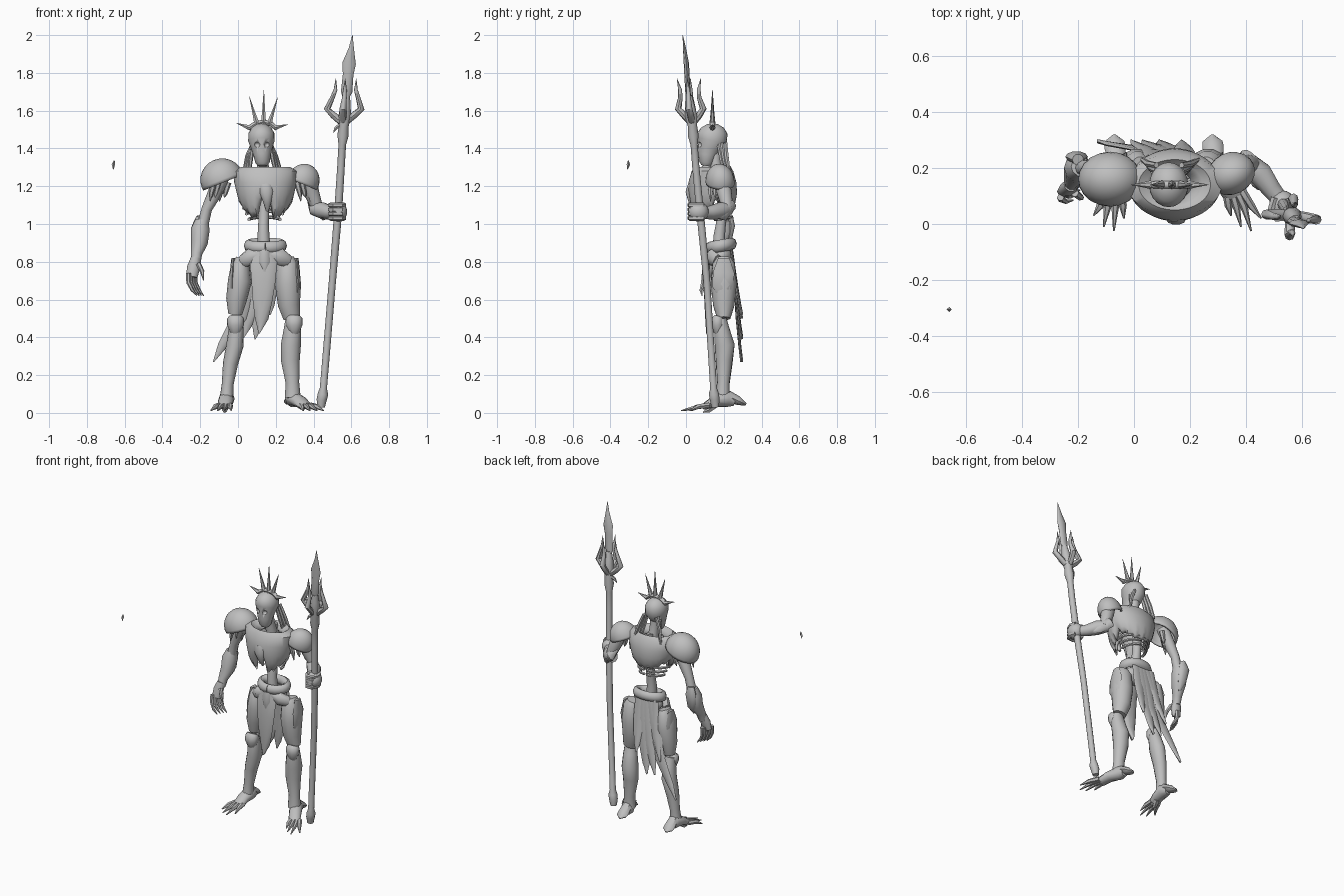
import bpy, bmesh, math
from mathutils import Vector, Matrix

grey = bpy.data.materials.new("bone_grey")
grey.diffuse_color = (0.52, 0.52, 0.52, 1)


def finish(name, bm, thick=0):
    bmesh.ops.recalc_face_normals(bm, faces=bm.faces)
    me = bpy.data.meshes.new(name)
    bm.to_mesh(me)
    bm.free()
    for p in me.polygons:
        p.use_smooth = True
    me.set_sharp_from_angle(angle=math.radians(45))
    me.materials.append(grey)
    ob = bpy.data.objects.new(name, me)
    bpy.context.collection.objects.link(ob)
    if thick:
        m = ob.modifiers.new("thickness", 'SOLIDIFY')
        m.thickness = thick
        m.offset = -1
    return ob


def tube(name, pts, n=10, ref=(1, 0, 0), flat=None):
    """Closed tube through (x, y, z, a[, b]); a is the radius along ref, b across it."""
    bm = bmesh.new()
    P = [Vector(p[:3]) for p in pts]
    rows = []
    for i, p in enumerate(pts):
        t = (P[min(i + 1, len(P) - 1)] - P[max(i - 1, 0)]).normalized()
        u = Vector(ref)
        u = (u - t * u.dot(t)).normalized()
        v = t.cross(u)
        a = p[3]
        b = p[4] if len(p) > 4 else (flat or a)
        rows.append([bm.verts.new(P[i] + u * a * math.cos(k * math.tau / n) + v * b * math.sin(k * math.tau / n))
                     for k in range(n)])
    for r, s in zip(rows, rows[1:]):
        for k in range(n):
            bm.faces.new((r[k], r[(k + 1) % n], s[(k + 1) % n], s[k]))
    bm.faces.new(rows[0])
    bm.faces.new(rows[-1])
    return finish(name, bm)


def ball(name, c, r, rot=(0, 0, 0), cut=None, thick=0, seg=20):
    """Ellipsoid; with cut, everything under that local height is removed."""
    bm = bmesh.new()
    bmesh.ops.create_uvsphere(bm, u_segments=seg, v_segments=seg // 2 + 2, radius=1)
    if cut is not None:
        bmesh.ops.bisect_plane(bm, geom=bm.verts[:] + bm.edges[:] + bm.faces[:],
                               plane_co=(0, 0, cut), plane_no=(0, 0, -1), clear_outer=True)
    M = Matrix.Translation(c)
    for ang, ax in zip(rot, "XYZ"):
        M = M @ Matrix.Rotation(math.radians(ang), 4, ax)
    bm.transform(M @ Matrix.Diagonal((*r, 1)))
    return finish(name, bm, thick)


# --- torso shell with ragged lower edge ---
prof = [(1.265, .06, .05), (1.285, .10, .075), (1.303, .128, .09), (1.28, .168, .11), (1.22, .165, .127),
        (1.15, .153, .13), (1.09, .142, .122), (1.05, .125, .11), (1.015, .105, .095)]
bm = bmesh.new()
N = 48
rows = []
for j, (z, rx, ry) in enumerate(prof):
    row = []
    for k in range(N):
        a = k * math.tau / N
        lift = 0
        if j >= 5:  # notch beside the breastbone, raised sides and back, ragged teeth
            s = (j - 4) / 4
            front = max(0, (-math.sin(a) - .92) / .08)
            lift = s * (.12 * front + .05 * abs(math.cos(a)) ** 3 + (.05 if math.sin(a) > 0 else 0) + .01 * (k % 3))
        row.append(bm.verts.new((.145 + rx * math.cos(a), .14 + ry * math.sin(a), z + lift)))
    rows.append(row)
for r, s in zip(rows, rows[1:]):
    for k in range(N):
        bm.faces.new((r[k], r[(k + 1) % N], s[(k + 1) % N], s[k]))
finish("chest_plate", bm, .01)

tube("breastbone", [(.145, .025, 1.21, .035, .015), (.15, .015, 1.17, .035, .018), (.155, .03, 1.11, .02, .015),
                    (.155, .05, 1.07, .008)])
tube("spine", [(.14, .19, 1.3, .022), (.14, .2, 1.15, .028), (.135, .185, 1.0, .028), (.135, .175, .93, .032),
               (.14, .18, .84, .034)])
for s in (-1, 1):
    for i in range(3):  # lower ribs curling forward from the spine
        z, w = 1.1 - .03 * i, .11 - .014 * i
        tube("rib", [(.14 + s * w * math.sin(a), .15 + .09 * math.cos(a), z - .01 * a, .009)
                     for a in (.1, .5, .9, 1.3, 1.6)], 6, (0, 0, 1))
    # cords between head and shoulders
    for i in range(3):
        tube("neck_cord", [(.125 + s * .045, .17 + .02 * i, 1.43, .01), (.125 + s * (.055 + .01 * i), .185 + .015 * i, 1.36, .012),
                           (.13 + s * (.07 + .015 * i), .2 + .015 * i, 1.27, .008)], 6)

# --- head ---
tube("neck", [(.135, .17, 1.25, .035), (.13, .155, 1.33, .03), (.125, .15, 1.4, .035)])
skull = tube("skull", [(.13, .105, 1.308, .024, .024), (.13, .108, 1.325, .038, .038), (.128, .113, 1.365, .046, .05),
                       (.126, .122, 1.4, .056, .062), (.124, .138, 1.44, .07, .079), (.124, .14, 1.48, .069, .08),
                       (.124, .14, 1.51, .052, .06), (.124, .14, 1.528, .025, .03), (.124, .14, 1.532, .005)], 20)
for s in (-1, 1):
    cutter = ball("eye_cutter", (.127 + s * .028, .06, 1.42), (.018, .025, .016), seg=12)
    cutter.hide_render = True
    cutter.hide_viewport = True
    b = skull.modifiers.new("eye_socket", 'BOOLEAN')
    b.operation = 'DIFFERENCE'
    b.object = cutter

# --- crown ---
tube("crown_band", [(.052, .14, 1.505, .012), (.09, .14, 1.53, .013), (.135, .14, 1.54, .014),
                    (.175, .14, 1.53, .013), (.205, .14, 1.505, .012)], 8, (0, 1, 0))
for b, t in [((.06, 1.51), (-.01, 1.535)), ((.1, 1.53), (.06, 1.675)), ((.135, 1.53), (.137, 1.71)),
             ((.165, 1.53), (.21, 1.67)), ((.195, 1.51), (.265, 1.527))]:
    mx, mz = b[0] * .6 + t[0] * .4, b[1] * .6 + t[1] * .4
    tube("crown_spike", [(b[0], .14, b[1], .016), (mx, .14, mz, .009), (t[0], .14, t[1], .001)], 6, (0, 1, 0))

# --- shoulders ---
ball("large_pauldron", (-.085, .16, 1.235), (.115, .098, .112), (0, -22, 0), -.15, .012)
ball("small_pauldron", (.345, .18, 1.225), (.088, .075, .095), (0, 22, 25), -.15, .012)
for x, s in ((-.09, -1), (.35, 1)):
    for i in range(4):  # tattered strips under the armour
        px = x + .025 * (i - 1.5)
        tube("shoulder_strip", [(px, .13 + .025 * i, 1.22, .018), (px + s * .015, .13 + .025 * i, 1.16, .012),
                                (px + s * .02, .13 + .025 * i, 1.12 + .02 * (i % 2), .002)], 6)

# --- hanging arm ---
tube("left_upper_arm", [(-.08, .18, 1.26, .04), (-.12, .19, 1.17, .038), (-.165, .2, 1.08, .028), (-.185, .2, 1.0, .03)])
tube("left_forearm", [(-.19, .205, 1.02, .035), (-.2, .2, .97, .05), (-.205, .185, .9, .045), (-.22, .155, .84, .03),
                      (-.225, .14, .79, .026)])
tube("left_elbow_guard", [(-.2, .23, 1.04, .02), (-.205, .24, .99, .04, .02), (-.2, .225, .9, .03, .015), (-.2, .2, .85, .005)])
tube("left_palm", [(-.225, .14, .82, .025), (-.235, .125, .77, .035, .025), (-.245, .115, .72, .03, .02)])
for i in range(4):
    x, y = -.262 + .012 * i, .095 + .018 * i
    tube("left_finger", [(x, y, .74, .013), (x, y - .005, .69, .012), (x + .02, y - .015, .65, .009),
                         (x + .045, y - .01, .62, .002)], 6)
tube("left_thumb", [(-.21, .11, .79, .014), (-.19, .095, .75, .012), (-.182, .09, .7, .002)], 6)

# --- arm holding the staff ---
tube("right_upper_arm", [(.35, .18, 1.27, .04), (.385, .2, 1.18, .042), (.41, .215, 1.11, .034), (.425, .215, 1.07, .03)])
tube("right_forearm", [(.4, .225, 1.08, .035), (.45, .18, 1.07, .045), (.49, .125, 1.06, .036), (.53, .075, 1.06, .03)],
     10, (0, 0, 1))
tube("right_elbow_guard", [(.37, .22, 1.14, .01), (.4, .245, 1.1, .035, .02), (.46, .2, 1.05, .035, .02), (.49, .15, 1.04, .005)],
     8, (0, 0, 1))
ball("right_fist", (.53, .065, 1.065), (.048, .055, .052))
for i in range(4):
    z = 1.1 - .023 * i
    tube("right_finger", [(.525 + .036 * math.cos(a), .06 + .045 * math.sin(a), z, .014) for a in (-4, -3, -2, -1, 0, .8)],
         6, (0, 0, 1))

# --- staff and trident head ---
tube("staff", [(.44, .155, .03, .02), (.443, .152, .07, .027), (.45, .148, .1, .028), (.452, .146, .13, .019),
               (.5, .11, .7, .019), (.53, .075, 1.06, .021), (.545, .052, 1.3, .02), (.552, .043, 1.42, .02),
               (.556, .038, 1.47, .03), (.56, .034, 1.52, .026), (.565, .028, 1.57, .034), (.57, .02, 1.63, .026),
               (.575, .014, 1.68, .018)], 10)
for dx, dy in ((-1, .1), (1, -.1), (.1, 1), (-.1, -1)):
    k = .09 if abs(dx) == 1 else .066
    tube("trident_prong", [(.558, .033, 1.53, .018), (.56 + .6 * k * dx, .03 + .6 * k * dy, 1.575, .018),
                           (.562 + k * dx, .025 + k * dy, 1.61, .018), (.568 + .75 * k * dx, .02 + .75 * k * dy, 1.67, .012),
                           (.57 + .6 * k * dx, .018 + .75 * k * dy, 1.71, .01),
                           (.572 + .6 * k * dx, .015 + .95 * k * dy, 1.77, .001)], 8, (dy, -dx, 0))
tube("trident_blade", [(.568, .015, 1.66, .014), (.575, .01, 1.7, .03, .014), (.583, .005, 1.79, .028, .014),
                       (.588, .002, 1.85, .036, .014), (.6, -.008, 1.93, .014, .008), (.606, -.017, 2.0, .001)], 8)
tube("staff_barb", [(.55, .04, 1.53, .012), (.52, .03, 1.51, .01), (.505, .025, 1.485, .002)], 6, (0, 1, 0))

# --- pelvis, belt and cloth ---
ball("pelvis", (.145, .185, .83), (.09, .06, .055))
tube("belt", [(.145 + .09 * math.cos(a), .185 + .06 * math.sin(a), .885 + .01 * math.sin(a), .032, .024)
              for a in [i * math.tau / 24 - math.pi / 2 for i in range(25)]], 8, (0, 0, 1))
for s in (-1, 1):
    tube("hip_guard", [(.145 + s * .03, .13, .84, .02), (.145 + s * .08, .13, .825, .045, .025),
                       (.145 + s * .12, .165, .805, .035, .025)], 8, (0, 0, 1))
tube("front_cloth", [(.14, .125, .87, .05), (.135, .115, .8, .072), (.135, .108, .7, .064), (.13, .11, .6, .053),
                     (.125, .115, .5, .036), (.112, .12, .42, .003)], 10, flat=.014)
tube("buckle", [(.14, .11, .86, .025, .012), (.14, .103, .8, .03, .015), (.14, .103, .74, .004)], 6)
for x0, x1, z1, w in ((.1, -.13, .27, .04), (.13, .03, .4, .04), (.15, .09, .39, .045), (.18, .17, .52, .035), (.07, -.01, .5, .03)):
    tube("back_cloth", [(x0, .24, .87, w), (x0 * .85 + x1 * .15, .258, .74, w * 1.1),
                        (x0 * .6 + x1 * .4, .27, .87 + (z1 - .87) * .6, w * .95),
                        (x0 * .2 + x1 * .8, .285, .87 + (z1 - .87) * .86, w * .6),
                        (x1, .295, z1, .003)], 8, flat=.008)

# --- legs: heights, centres and radii ---
thighs = {"left": [(.82, .02, .03), (.79, .013, .048), (.7, .01, .063), (.6, -.008, .055), (.52, -.015, .036)],
          "right": [(.82, .255, .04), (.79, .262, .058), (.68, .265, .069), (.57, .27, .058), (.5, .285, .044)]}
shins = {"left": [(.5, -.013, .034), (.44, -.01, .04), (.36, -.016, .046), (.26, -.04, .04), (.15, -.055, .031), (.08, -.06, .036)],
         "right": [(.5, .29, .038), (.44, .288, .046), (.36, .28, .053), (.28, .277, .05), (.16, .288, .036), (.08, .29, .042)]}
for side in ("left", "right"):
    s = -1 if side == "left" else 1
    tube(side + "_thigh", [(x, .2, z, r, b) for (z, x, r), b in zip(thighs[side], (.04, .06, .07, .058, .036))], 14)
    tube(side + "_shin", [(x, y, z, r, b) for (z, x, r), y, b in
                          zip(shins[side], (.185, .19, .205, .202, .198, .195), (.03, .042, .054, .045, .033, .038))], 14)
    kx = -.013 if s < 0 else .297
    tube(side + "_knee_guard", [(kx, .172, .513, .034, .02), (kx, .168, .5, .044, .034), (kx, .168, .465, .044, .036),
                                (kx, .17, .43, .03, .025), (kx, .18, .39, .008)], 10)
    hx = -.025 if s < 0 else .31
    tube(side + "_thigh_flap", [(hx, .2, .82, .01, .03), (hx + s * .005, .2, .74, .014, .058),
                                (hx + s * .008, .19, .66, .014, .05), (hx, .18, .6, .003)], 8)
    # clawed foot, turned outward on the right
    ax, tx = (-.06, -.075) if s < 0 else (.29, .385)
    tube(side + "_foot", [(ax, .26, .06, .025), (ax, .215, .075, .042, .045), (ax * .6 + tx * .4, .15, .06, .04, .03),
                          (ax * .3 + tx * .7, .1, .035, .038, .018)], 10)
    tube(side + "_heel_claw", [(ax, .22, .09, .03), (ax - .008, .275, .065, .038, .024), (ax - .01, .295, .055, .036, .016),
                               (ax - .01, .318, .045, .006)], 8)
    for i in range(4):
        o = (i - 1.5) * .03
        bx = ax * .3 + tx * .7 + o * .6
        ex = tx + o * 1.2 + s * .015
        ey = (.03, -.01, -.025, .02)[i]
        tube(side + "_toe", [(bx, .12, .04, .016), (bx * .5 + ex * .5, .065, .033, .014), (ex, ey, .012, .003)], 6)
tube("sole_spur", [(-.06, .15, .04, .02), (-.07, .12, .015, .015), (-.07, .09, .003, .003)], 6)

# --- loose chip floating beside the figure ---
tube("loose_chip", [(-.66, -.31, 1.29, .002), (-.66, -.305, 1.315, .009), (-.655, -.305, 1.335, .003)], 4)
